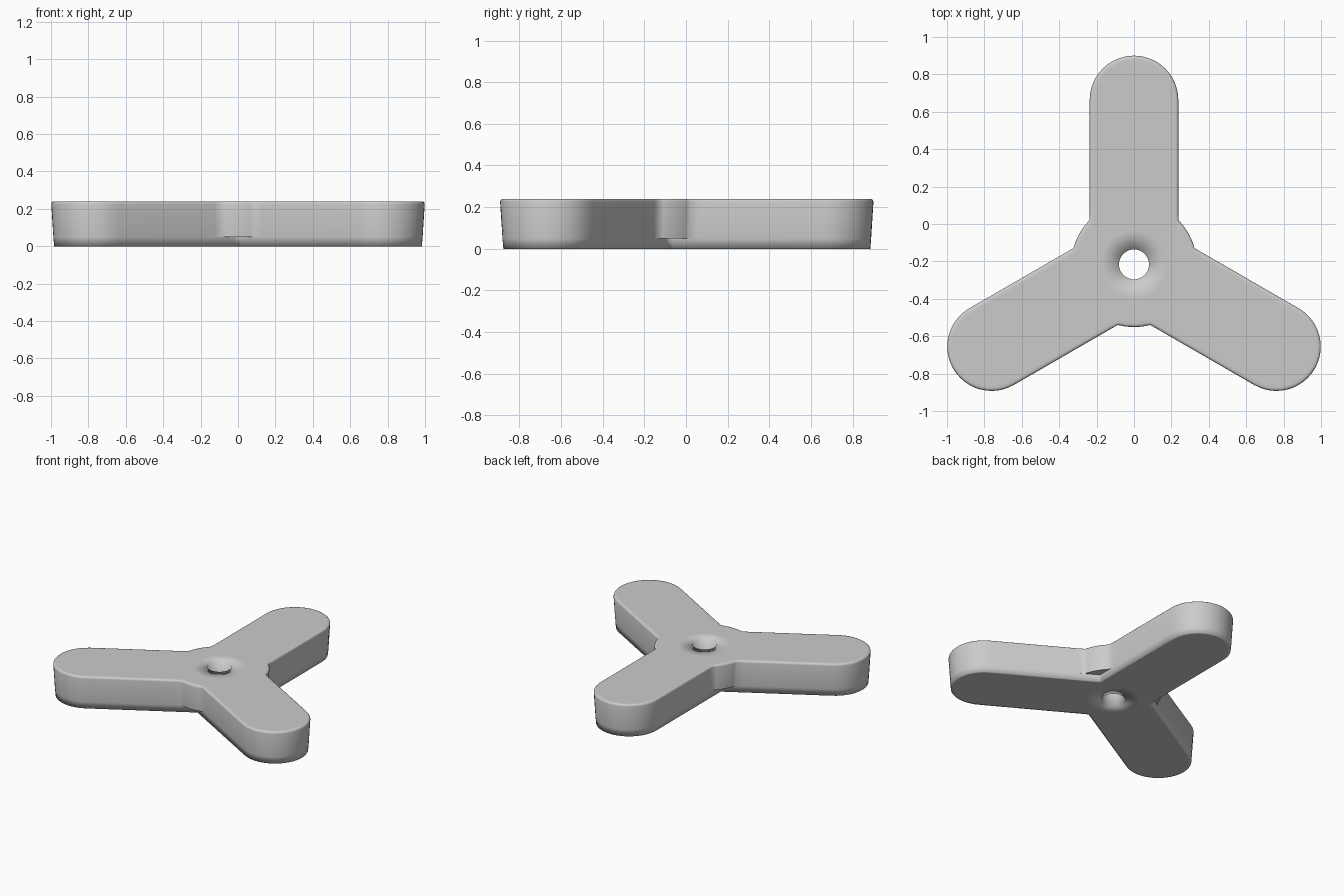
import bpy, bmesh
from math import sin, cos, asin, atan2, sqrt, pi, radians

if "Cube" in bpy.data.objects:
    bpy.data.objects.remove(bpy.data.objects["Cube"])

CENTRE_Y = -0.216
ARM_LEN, ARM_HALF = 0.879, 0.237    # hub centre to tip centre, arm half width
HUB_R, HOLE_R, HEIGHT = 0.335, 0.08, 0.24

# Angles for half of one arm sector (0 = along the arm, 60 = between arms)
half = [atan2(ARM_HALF * sin(p), ARM_LEN + ARM_HALF * cos(p))
        for p in [radians(7.5 * i) for i in range(13)]]
corner = asin(ARM_HALF / HUB_R)
half += [radians(20), radians(26), radians(34), radians(40), corner]
half += [corner + (pi / 3 - corner) * k / 4 for k in range(1, 5)]
sector = [-a for a in reversed(half[1:-1])] + half
angles = [(pi / 2 + k * 2 * pi / 3 + a, a) for k in range(3) for a in sector]


def reach(a, inset, hub):
    """Distance from hub centre to the outline at an angle from the arm axis."""
    a, w = abs(a), ARM_HALF - inset
    if a < atan2(w, ARM_LEN):
        r = ARM_LEN * cos(a) + sqrt(max(w * w - (ARM_LEN * sin(a)) ** 2, 0))
    else:
        r = w / sin(a)
    return max(r, HUB_R - inset) if hub else r


def outline_ring(bm, z, inset, hub=True):
    ring = []
    for t, a in angles:
        r = reach(a, inset, hub)
        ring.append(bm.verts.new((r * cos(t), CENTRE_Y + r * sin(t), z)))
    return ring


def circle_ring(bm, z, r):
    return [bm.verts.new((r * cos(t), CENTRE_Y + r * sin(t), z)) for t, a in angles]


bm = bmesh.new()
rings = [
    # underside, from the hole outwards
    circle_ring(bm, 0, HOLE_R),
    circle_ring(bm, 0, 0.18),
    outline_ring(bm, 0, 0.03, False),
    # drafted sides; the hub stops short of the floor
    outline_ring(bm, 0, 0.015, False),
    outline_ring(bm, 0.05, 0.011, False),
    outline_ring(bm, 0.05, 0.011),
    outline_ring(bm, 0.225, 0),
    # rounded top edge
    outline_ring(bm, 0.233, 0.002),
    outline_ring(bm, 0.238, 0.007),
    outline_ring(bm, HEIGHT, 0.015),
    # flat top back to the hole
    outline_ring(bm, HEIGHT, 0.03),
    circle_ring(bm, HEIGHT, 0.18),
    circle_ring(bm, HEIGHT, HOLE_R),
]
n = len(angles)
for lower, upper in zip(rings, rings[1:] + rings[:1]):
    for i in range(n):
        j = (i + 1) % n
        bm.faces.new((lower[i], lower[j], upper[j], upper[i]))
bmesh.ops.remove_doubles(bm, verts=bm.verts, dist=0.0002)
bmesh.ops.recalc_face_normals(bm, faces=bm.faces)
for f in bm.faces:
    f.smooth = True
# crisp hub step
for e in bm.edges:
    if all(abs(v.co.z - 0.05) < 1e-4 for v in e.verts) and len(e.link_faces) == 2:
        if e.calc_face_angle(0) > radians(60):
            e.smooth = False

mesh = bpy.data.meshes.new("three_arm_knob")
bm.to_mesh(mesh)
bm.free()
knob = bpy.data.objects.new("three_arm_knob", mesh)
bpy.context.collection.objects.link(knob)
